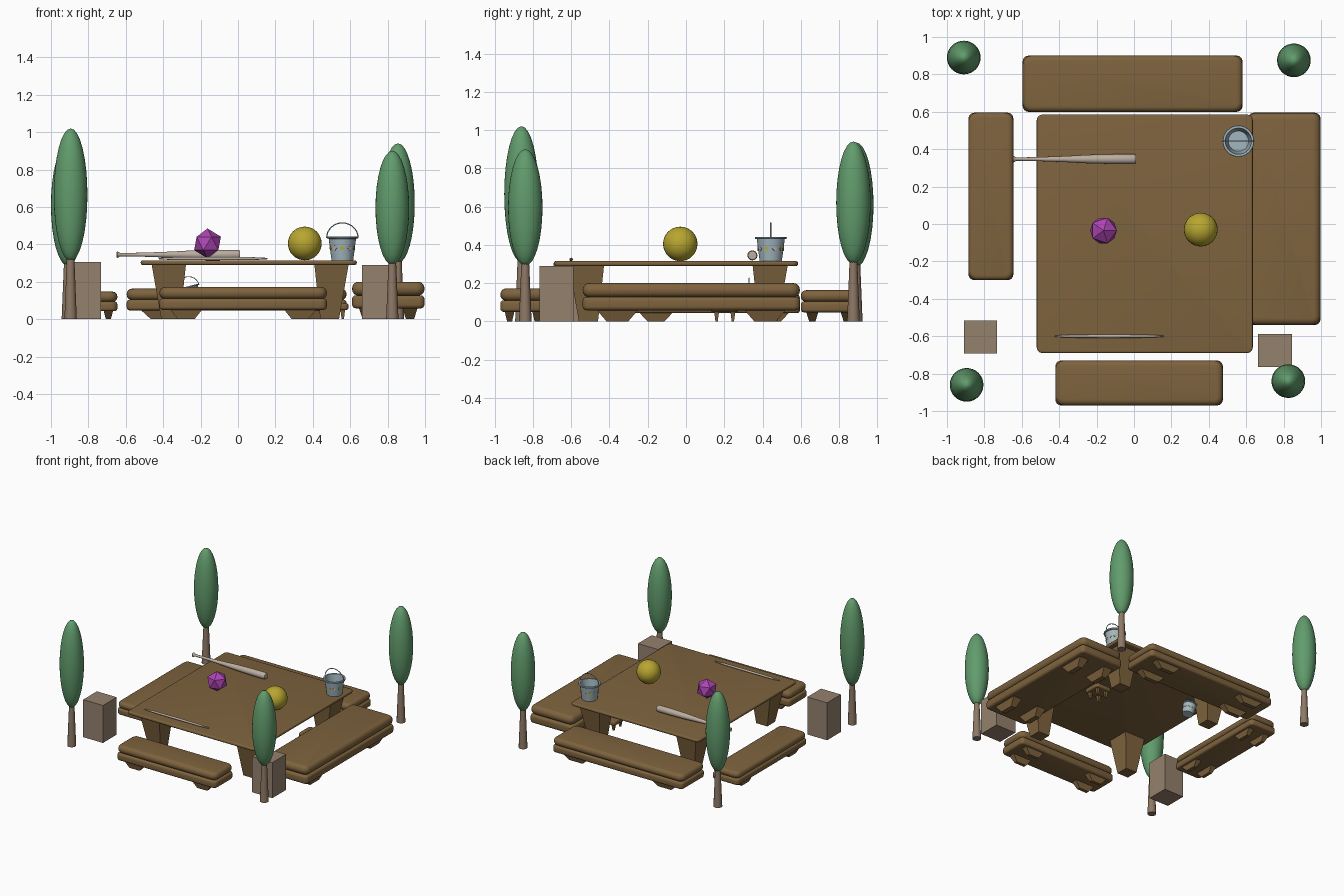
import bpy, bmesh, math
from mathutils import Matrix, Vector

if "Cube" in bpy.data.objects:
    bpy.data.objects.remove(bpy.data.objects["Cube"])


def mat(name, r, g, b):
    m = bpy.data.materials.new(name)
    m.diffuse_color = (r, g, b, 1)
    m.use_nodes = True
    m.node_tree.nodes["Principled BSDF"].inputs["Base Color"].default_value = m.diffuse_color
    return m


WOOD = mat("wood", 0.21, 0.125, 0.048)
BARK = mat("bark", 0.27, 0.19, 0.13)
LEAF = mat("leaf", 0.12, 0.33, 0.15)
STONE = mat("stone", 0.3, 0.22, 0.155)
PALE = mat("pale_wood", 0.5, 0.42, 0.35)
METAL = mat("metal", 0.36, 0.47, 0.52)
YELLOW = mat("yellow", 0.48, 0.38, 0.03)
PURPLE = mat("purple", 0.42, 0.06, 0.45)


def finish(name, bm, m, smooth=False, matrix=None):
    if matrix:
        bm.transform(matrix)
    bmesh.ops.recalc_face_normals(bm, faces=bm.faces)
    me = bpy.data.meshes.new(name)
    bm.to_mesh(me)
    bm.free()
    me.materials.append(m)
    o = bpy.data.objects.new(name, me)
    bpy.context.collection.objects.link(o)
    if smooth:
        bpy.context.view_layer.objects.active = o
        bpy.ops.object.select_all(action='DESELECT')
        o.select_set(True)
        bpy.ops.object.shade_smooth_by_angle(angle=math.radians(40))
    return o


def slab(name, x0, x1, y0, y1, z0, z1, m, corner=0, edge=0, segs=4):
    """Box with rounded plan corners and rounded top and bottom rims."""
    bm = bmesh.new()
    bmesh.ops.create_cube(bm, size=1, matrix=Matrix.Translation(
        ((x0 + x1) / 2, (y0 + y1) / 2, (z0 + z1) / 2)) @ Matrix.Diagonal((x1 - x0, y1 - y0, z1 - z0, 1)))
    if corner:
        up = [e for e in bm.edges if abs(e.verts[0].co.z - e.verts[1].co.z) > 1e-4]
        bmesh.ops.bevel(bm, geom=up, offset=corner, segments=segs, profile=0.5, affect='EDGES')
    if edge:
        rim = [e for e in bm.edges if abs(e.verts[0].co.z - e.verts[1].co.z) < 1e-4]
        bmesh.ops.bevel(bm, geom=rim, offset=edge, segments=segs, profile=0.5, affect='EDGES')
    return finish(name, bm, m, bool(edge))


def taper(name, top, bottom, z0, z1, m):
    """Four-sided tapered leg; rectangles are (x0, x1, y0, y1)."""
    bm = bmesh.new()
    rings = []
    for (x0, x1, y0, y1), z in ((bottom, z0), (top, z1)):
        rings.append([bm.verts.new((x, y, z)) for x, y in ((x0, y0), (x1, y0), (x1, y1), (x0, y1))])
    a, b = rings
    bm.faces.new(a)
    bm.faces.new(b)
    for i in range(4):
        j = (i + 1) % 4
        bm.faces.new((a[i], a[j], b[j], b[i]))
    return finish(name, bm, m)


def lathe(name, profile, m, matrix, sides=24):
    """Spin (radius, height) points round z."""
    bm = bmesh.new()
    vs = [bm.verts.new((r, 0, z)) for r, z in profile]
    es = [bm.edges.new(p) for p in zip(vs, vs[1:])]
    bmesh.ops.spin(bm, geom=vs + es, cent=(0, 0, 0), axis=(0, 0, 1), angle=2 * math.pi,
                   steps=sides, use_duplicate=False)
    bmesh.ops.remove_doubles(bm, verts=bm.verts, dist=1e-5)
    return finish(name, bm, m, True, matrix)


def ball(name, centre, radii, m, u=32, v=16):
    bm = bmesh.new()
    bmesh.ops.create_uvsphere(bm, u_segments=u, v_segments=v, radius=1)
    return finish(name, bm, m, True, Matrix.Translation(centre) @ Matrix.Diagonal((*radii, 1)))


# Table
slab("table_top", -0.52, 0.635, -0.69, 0.585, 0.29, 0.315, WOOD, 0.03, 0.01)
for sx, side in ((-1, "left"), (1, "right")):
    for sy, end in ((-1, "front"), (1, "back")):
        cx, cy = 0.065 + sx * 0.435, -0.04 + sy * 0.48
        bx, by = cx - sx * 0.01, cy - sy * 0.01
        taper(f"table_leg_{end}_{side}", (cx - 0.092, cx + 0.092, cy - 0.092, cy + 0.092),
              (bx - 0.05, bx + 0.05, by - 0.05, by + 0.05), 0, 0.295, WOOD)


# Benches: base slab, cushion-like seat and four tapered feet
def bench(name, x0, x1, y0, y1, h):
    slab(name + "_base", x0, x1, y0, y1, 0.29 * h, 0.64 * h, WOOD, 0.03, 0.1 * h)
    slab(name + "_seat", x0, x1, y0, y1, 0.63 * h, h, WOOD, 0.045, 0.17 * h)
    lx, ly = x1 - x0, y1 - y0
    cx, cy = (x0 + x1) / 2, (y0 + y1) / 2
    along_x = lx > ly
    ox, oy = (0.34, 0.3) if along_x else (0.3, 0.34)
    wx, wy = (0.1, 0.11) if along_x else (0.11, 0.1)
    n = 0
    for sx in (-1, 1):
        for sy in (-1, 1):
            n += 1
            px, py = cx + sx * ox * lx, cy + sy * oy * ly
            a, b = wx * lx, wy * ly
            taper(f"{name}_foot_{n}", (px - a, px + a, py - b, py + b),
                  (px - a * .5, px + a * .5, py - b * .5, py + b * .5), 0, 0.33 * h, WOOD)


bench("back_bench", -0.595, 0.58, 0.6, 0.9, 0.163)
bench("front_bench", -0.42, 0.475, -0.97, -0.73, 0.172)
bench("left_bench", -0.885, -0.645, -0.3, 0.595, 0.147)
bench("right_bench", 0.61, 0.997, -0.54, 0.595, 0.2)

# Small stool tucked under the table
slab("stool_seat", 0.45, 0.59, 0.13, 0.275, 0.05, 0.085, WOOD, 0.02, 0.01)
for i, (x, y) in enumerate(((0.48, 0.16), (0.56, 0.16), (0.48, 0.245), (0.56, 0.245))):
    taper(f"stool_leg_{i + 1}", (x - .014, x + .014, y - .014, y + .014),
          (x - .006, x + .006, y - .006, y + .006), 0, 0.06, WOOD)

# Trees
for name, x, y, z0, z1 in (("front_left", -0.895, -0.86, 0.31, 1.02), ("front_right", 0.825, -0.84, 0.29, 0.90),
                           ("back_left", -0.91, 0.89, 0.285, 0.935), ("back_right", 0.855, 0.875, 0.30, 0.94)):
    lathe(f"trunk_{name}", [(0, 0), (0.033, 0), (0.017, z0 + 0.1), (0, z0 + 0.1)], BARK,
          Matrix.Translation((x, y, 0)), 12)
    ball(f"foliage_{name}", (x, y, (z0 + z1) / 2), (0.09, 0.09, (z1 - z0) / 2), LEAF)

# Stone blocks
slab("left_block", -0.91, -0.732, -0.692, -0.515, 0, 0.305, STONE)
slab("right_block", 0.662, 0.845, -0.765, -0.588, 0, 0.29, STONE)

# Balls on the table
ball("yellow_ball", (0.357, -0.03, 0.405), (0.09, 0.09, 0.09), YELLOW)
bm = bmesh.new()
bmesh.ops.create_icosphere(bm, subdivisions=1, radius=0.08)
finish("purple_icosahedron", bm, PURPLE, False, Matrix.Translation((-0.163, -0.035, 0.405)))

# Bat and thin spindle, both lying along x
along = Matrix.Rotation(math.pi / 2, 4, 'Y')
lathe("bat", [(0, 0), (0.014, 0.001), (0.017, 0.007), (0.014, 0.013), (0.009, 0.02), (0.011, 0.15), (0.016, 0.28),
              (0.023, 0.41), (0.026, 0.54), (0.026, 0.65), (0.022, 0.66), (0, 0.662)], PALE,
      Matrix.Translation((-0.65, 0.347, 0.345)) @ along)
lathe("spindle", [(0, 0), (0.004, 0.004), (0.008, 0.08), (0.009, 0.29), (0.008, 0.5), (0.004, 0.58), (0, 0.585)],
      PALE, Matrix.Translation((-0.425, -0.6, 0.324)) @ along, 12)


# Buckets: open shell with rim, wire handle and painted spots
def bucket(name, place):
    lathe(name, [(0, 0), (0.058, 0), (0.073, 0.115), (0.082, 0.116), (0.084, 0.121), (0.082, 0.127),
                 (0.07, 0.127), (0.054, 0.008), (0, 0.008)], METAL, place, 32)
    cu = bpy.data.curves.new(name + "_handle", 'CURVE')
    cu.dimensions = '3D'
    cu.bevel_depth = 0.003
    cu.bevel_resolution = 2
    sp = cu.splines.new('POLY')
    sp.points.add(16)
    for i, p in enumerate(sp.points):
        a = math.pi * i / 16
        p.co = (0.084 * math.cos(a), 0, 0.12 + 0.08 * math.sin(a), 1)
    cu.materials.append(METAL)
    o = bpy.data.objects.new(name + "_handle", cu)
    o.matrix_world = place
    bpy.context.collection.objects.link(o)
    for i in range(10):
        bm = bmesh.new()
        bmesh.ops.create_cube(bm, size=1)
        spot = (Matrix.Rotation(i * math.tau / 10 + 0.3, 4, 'Z') @ Matrix.Translation((0.0663, 0, 0.065))
                @ Matrix.Rotation(math.pi / 4, 4, 'X') @ Matrix.Diagonal((0.004, 0.018, 0.018, 1)))
        finish(f"{name}_spot_{i + 1}", bm, YELLOW if i % 2 else PALE, False, place @ spot)


bucket("bucket", Matrix.Translation((0.558, 0.443, 0.315)))
# Smaller tilted pail under the table
bucket("small_pail", Matrix.Translation((-0.245, 0.33, 0.09)) @ Matrix.Rotation(-0.25, 4, 'Y') @ Matrix.Scale(0.7, 4))
